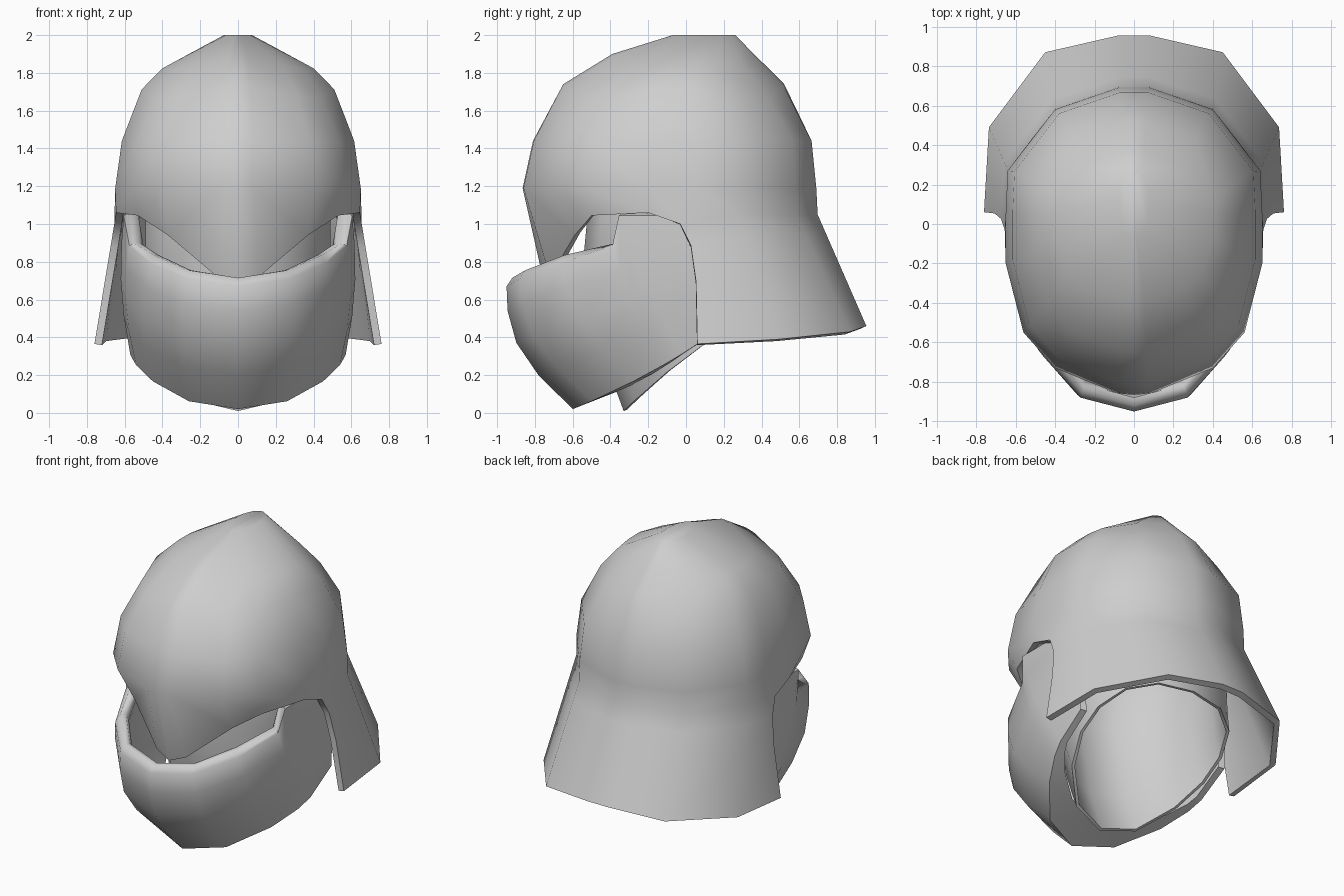
import bpy, bmesh, math
from mathutils import Vector

cube = bpy.data.objects.get("Cube")
if cube:
    bpy.data.objects.remove(cube, do_unlink=True)

steel = bpy.data.materials.new("grey_steel")
steel.use_nodes = True
GREY = (0.62, 0.62, 0.62, 1)
steel.diffuse_color = GREY
steel.node_tree.nodes["Principled BSDF"].inputs["Base Color"].default_value = GREY


def half_shell(name, rows, first, wrap=False, cap=False, thickness=0.0):
    """Loft half rings into a skin, mirror it and optionally thicken it inward.
    first[i] is the first column used by row i."""
    bm = bmesh.new()
    grid = [{j: bm.verts.new(p) for j, p in enumerate(row) if j >= f}
            for row, f in zip(rows, first)]
    if cap:
        bm.faces.new(grid[0].values())
    pairs = list(zip(grid, grid[1:]))
    if wrap:
        pairs.append((grid[-1], grid[0]))
    for a, b in pairs:
        for j in b:
            if j in a and j + 1 in a and j + 1 in b:
                bm.faces.new((a[j], a[j + 1], b[j + 1], b[j]))
    bmesh.ops.recalc_face_normals(bm, faces=bm.faces)
    mesh = bpy.data.meshes.new(name)
    bm.to_mesh(mesh)
    bm.free()
    mesh.materials.append(steel)
    obj = bpy.data.objects.new(name, mesh)
    bpy.context.collection.objects.link(obj)
    bpy.ops.object.select_all(action="DESELECT")
    bpy.context.view_layer.objects.active = obj
    obj.select_set(True)
    obj.modifiers.new("mirror", "MIRROR").use_clip = True
    if thickness:
        solid = obj.modifiers.new("plate", "SOLIDIFY")
        solid.thickness = thickness
        solid.offset = -1
    for mod in list(obj.modifiers):
        bpy.ops.object.modifier_apply(modifier=mod.name)
    bpy.ops.object.shade_smooth_by_angle(angle=math.radians(62))
    return obj


def ring(plan, z, width, front, back, side_drop=0, corner_drop=0):
    """Scale a half plan to a width and depth; sides and corners may sag."""
    wide = max(x for x, y in plan)
    near, far = plan[0][1], plan[-1][1]
    row = []
    for x, y in plan:
        u, v = x / wide, (y - near) / (far - near)
        sag = side_drop * u + corner_drop * u * abs(2 * v - 1)
        row.append(Vector((u * width, front + v * (back - front), z - sag)))
    return row


# Skull plate: one plan outline scaled up the dome
plan = [(0, -.865), (.08, -.86), (.4, -.73), (.56, -.55), (.65, -.2),
        (.65, .05), (.64, .27), (.4, .58), (.08, .69), (0, .69)]
dome = [ring(plan, 2.0, .075, -.07, .26),
        ring(plan, 1.9, .4, -.39, .36, .07, .04),
        ring(plan, 1.74, .51, -.65, .52, .01, .12),
        ring(plan, 1.44, .615, -.81, .665),
        ring(plan, 1.19, .65, -.865, .69)]

# Brow and nose edge in front, then the flared neck guard behind
brow = [(0, -.75, .68), (.11, -.72, .72), (.37, -.59, .94), (.53, -.5, 1.045),
        (.645, -.2, 1.06)]
waist = brow + [(.655, -.03, 1.0)] + [(x, y * 1.01, 1.05) for x, y in plan[6:]]
flare = [(.76, .06, .365), (.735, .49, .39), (.45, .87, .43), (.08, .955, .46),
         (0, .955, .46)]


def guard(t, pull):
    row = [Vector(a).lerp(Vector(b), t) for a, b in zip(waist[5:], flare)]
    row[0].y += pull
    return brow + row


skirt = [guard(.18, .04), guard(.48, .04), guard(1, 0)]
half_shell("skull_plate", dome + [waist] + skirt, [0] * 6 + [5] * 3,
           cap=True, thickness=.04)

# Jaw guard: sloping neck edge, rising rim and side arms under the skull plate
neck = [(0, -.6), (.26, -.5), (.45, -.28), (.54, -.12), (.57, -.03), (.58, .18)]
rim = [(0, -.95, .67), (.27, -.88, .71), (.46, -.67, .79), (.575, -.39, .885),
       (.605, -.355, 1.045), (.605, .18, 1.045)]


def neck_edge(x, y):
    d = y + .6
    return Vector((x, y, .02 + .4 * d + .18 * d * d))


def jaw_row(t, inset=0, lift=0):
    row = []
    for (x, y), top in zip(neck, rim):
        top = Vector(top)
        out = Vector((top.x, top.y, 0)).normalized()
        bulge = max(0, min(.11, .16 * (-.12 - top.y))) * math.sin(math.pi * t)
        p = neck_edge(x, y).lerp(top, t) + out * (bulge - inset)
        # The rim rolls upward in front and stays level on the arms
        p.z += lift if top.y < -.5 else lift * .3
        row.append(p)
    return row


jaw = [jaw_row(t) for t in (0, .28, .54, .8, 1)]
rolled_rim = [jaw_row(1, .03, .045), jaw_row(1, .07, .045), jaw_row(1, .09, 0)]
lining = [jaw_row(t, .05) for t in (.75, .4)]
# Hollow underside that runs from the chin edge back to the neck opening
underside = [neck_edge(x, y) + Vector((-.08 * x, max(0, -.38 * y), max(0, -.15 * y)))
             for x, y in neck]
rows = jaw + rolled_rim + lining + [underside]
half_shell("jaw_guard", rows, [0] * len(rows), wrap=True)

# Head lining: closed cap inside the helmet with a slanted neck opening
collar = [(0, -.33), (.24, -.27), (.42, -.1), (.5, .08), (.5, .25), (.42, .42),
          (.25, .54), (0, .58)]
opening = [Vector((x, y, .01 + .98 * (y + .33) - .36 * (y + .33) ** 2))
           for x, y in collar]
cheek = ring(collar, .85, .49, -.54, .6)
lower = [a.lerp(b, .35) for a, b in zip(opening, ring(collar, .85, .5, -.64, .6))]
head = [ring(collar, 1.6, .2, -.25, .25), ring(collar, 1.4, .42, -.45, .5),
        ring(collar, 1.06, .49, -.52, .6), cheek, lower, opening]
half_shell("head_lining", head, [0] * len(head), cap=True, thickness=.02)
